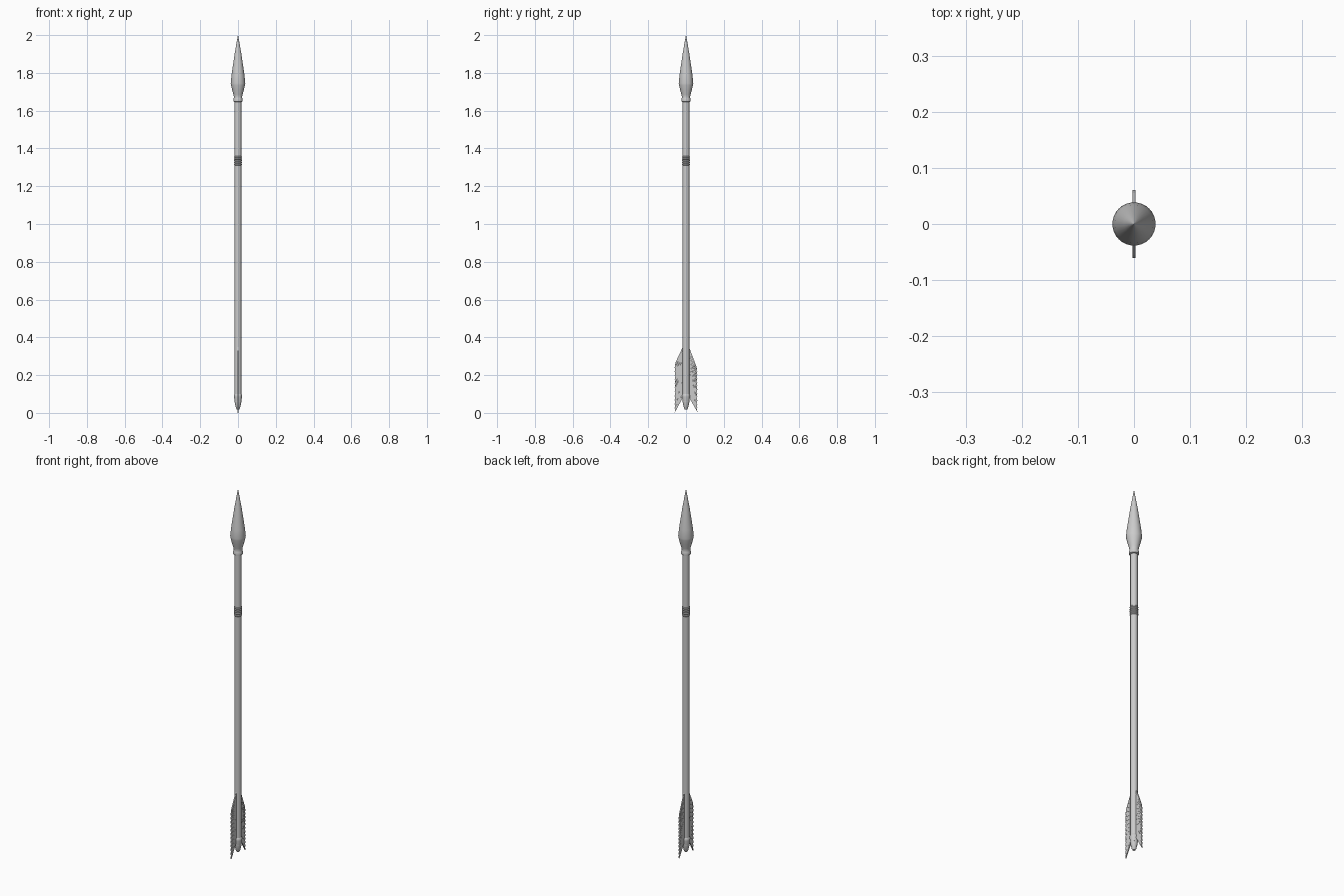
import bpy, bmesh, math

if "Cube" in bpy.data.objects:
    bpy.data.objects.remove(bpy.data.objects["Cube"])


def lathe(name, profile, sides=24):
    """Turn a list of (radius, z) points around the z axis."""
    bm = bmesh.new()
    rings = []
    for r, z in profile:
        rings.append([bm.verts.new((r * math.cos(2 * math.pi * i / sides),
                                    r * math.sin(2 * math.pi * i / sides), z))
                      for i in range(sides)])
    for a, b in zip(rings, rings[1:]):
        for i in range(sides):
            j = (i + 1) % sides
            bm.faces.new((a[i], a[j], b[j], b[i]))
    bm.faces.new(rings[0][::-1])
    bm.faces.new(rings[-1])
    return finish(name, bm)


def finish(name, bm):
    bmesh.ops.recalc_face_normals(bm, faces=bm.faces)
    mesh = bpy.data.meshes.new(name)
    bm.to_mesh(mesh)
    bm.free()
    obj = bpy.data.objects.new(name, mesh)
    bpy.context.collection.objects.link(obj)
    return obj


def vane(name, side, top_outer, bottom_outer, barbs=12, half=0.003):
    """Feather of slanted barbs with a saw-toothed outer edge."""
    bm = bmesh.new()
    inner_top, inner_bottom = 0.36, 0.09
    for k in range(barbs):
        def at(top, bottom, t):
            return bottom + (top - bottom) * t
        t0, t1 = k / barbs, (k + 1) / barbs
        outline = [(0.012, at(inner_top, inner_bottom, t0)),
                   (0.0605, at(top_outer, bottom_outer, t0)),
                   (0.0555, at(top_outer, bottom_outer, t1) + 0.009),
                   (0.012, at(inner_top, inner_bottom, t1))]
        front = [bm.verts.new((-half, side * y, z)) for y, z in outline]
        back = [bm.verts.new((half, side * y, z)) for y, z in outline]
        bm.faces.new(front)
        bm.faces.new(back[::-1])
        for i in range(4):
            j = (i + 1) % 4
            bm.faces.new((front[i], front[j], back[j], back[i]))
    return finish(name, bm)


# Shaft
shaft = lathe("shaft", [(0.018, 0.06), (0.018, 1.67)])

# Pointed head with neck and collar
head = lathe("arrow_head", [(0.018, 1.645), (0.024, 1.648), (0.025, 1.656),
                            (0.023, 1.664), (0.021, 1.672), (0.024, 1.685),
                            (0.031, 1.71), (0.037, 1.735), (0.0385, 1.745),
                            (0.034, 1.79), (0.018, 1.90), (0.0005, 2.0)], 32)

# Nock at the tail
nock = lathe("nock", [(0.006, 0.018), (0.011, 0.026), (0.0165, 0.05),
                      (0.021, 0.085), (0.0215, 0.093), (0.018, 0.10)])

# Cord binding: stacked rounded turns
turns, low, pitch = 5, 1.31, 0.01
cord = []
for n in range(turns):
    z = low + n * pitch
    cord += [(0.018, z), (0.0205, z + 0.003), (0.0205, z + 0.007)]
cord.append((0.018, low + turns * pitch))
binding = lathe("cord_binding", cord)

for part in (shaft, head, nock, binding):
    bpy.ops.object.select_all(action='DESELECT')
    part.select_set(True)
    bpy.context.view_layer.objects.active = part
    bpy.ops.object.shade_smooth_by_angle(angle=math.radians(30))

# Fletching, one vane on each side
vane("left_vane", -1, 0.258, 0.0)
vane("right_vane", 1, 0.236, 0.004)
